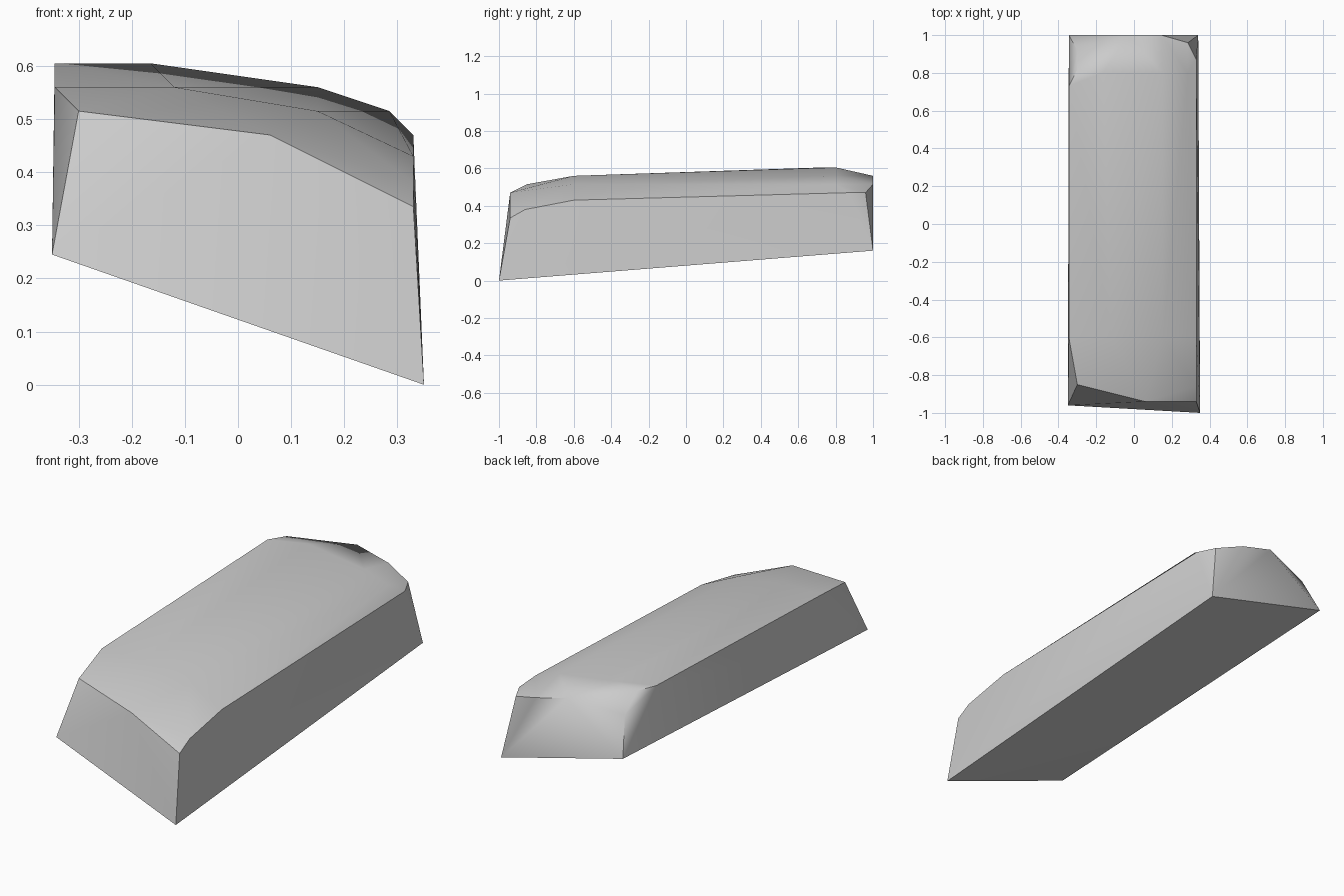
import bpy
import bmesh
import math

# Remove only the default object
default_object = bpy.data.objects.get("Cube")
if default_object:
    bpy.data.objects.remove(default_object, do_unlink=True)


def make_material(name, colour):
    material = bpy.data.materials.new(name)
    material.use_nodes = True
    material.diffuse_color = colour
    shader = material.node_tree.nodes["Principled BSDF"]
    shader.inputs["Base Color"].default_value = colour
    shader.inputs["Roughness"].default_value = 0.8
    return material


def make_hull(name, outlines, material):
    """Wrap a tight skin around a few cross-section outlines."""
    mesh = bpy.data.meshes.new(name)
    bm = bmesh.new()
    for outline in outlines:
        for corner in outline:
            bm.verts.new(corner)
    hull = bmesh.ops.convex_hull(bm, input=bm.verts[:])
    loose = {v for v in hull["geom_interior"] + hull["geom_unused"]
             if isinstance(v, bmesh.types.BMVert)}
    bmesh.ops.delete(bm, geom=list(loose), context="VERTS")
    bmesh.ops.recalc_face_normals(bm, faces=bm.faces[:])
    bm.to_mesh(mesh)
    bm.free()
    mesh.materials.append(material)
    obj = bpy.data.objects.new(name, mesh)
    bpy.context.collection.objects.link(obj)
    return obj


# Tilted underside
base = [(-.35, -.96, .245), (.35, -1, 0), (.34, 1, .16), (-.345, 1, .335)]

# Worn front lip and the row where it levels out
front_lip = [(-.3, -.85, .515), (.06, -.94, .47), (.33, -.94, .335), (.33, -.86, .38)]
front_crest = [(-.345, -.6, .56), (-.12, -.6, .56), (.15, -.6, .515), (.33, -.6, .43)]

# Rear crest and the chipped rear corners
rear_crest = [(-.345, .73, .605), (-.3, .82, .6), (-.165, .8, .605),
              (.15, .8, .56), (.285, .8, .515), (.33, .87, .47)]
rear_lip = [(-.3, .92, .515), (-.03, 1, .56), (.145, 1, .515), (.285, .96, .47)]

stone_grey = make_material("stone grey", (.6, .6, .6, 1))
stone = make_hull("stone_slab", [base, front_lip, front_crest, rear_crest, rear_lip], stone_grey)

# Soft worn top, crisp broken edges
bpy.ops.object.select_all(action="DESELECT")
stone.select_set(True)
bpy.context.view_layer.objects.active = stone
bpy.ops.object.shade_smooth_by_angle(angle=math.radians(35))
